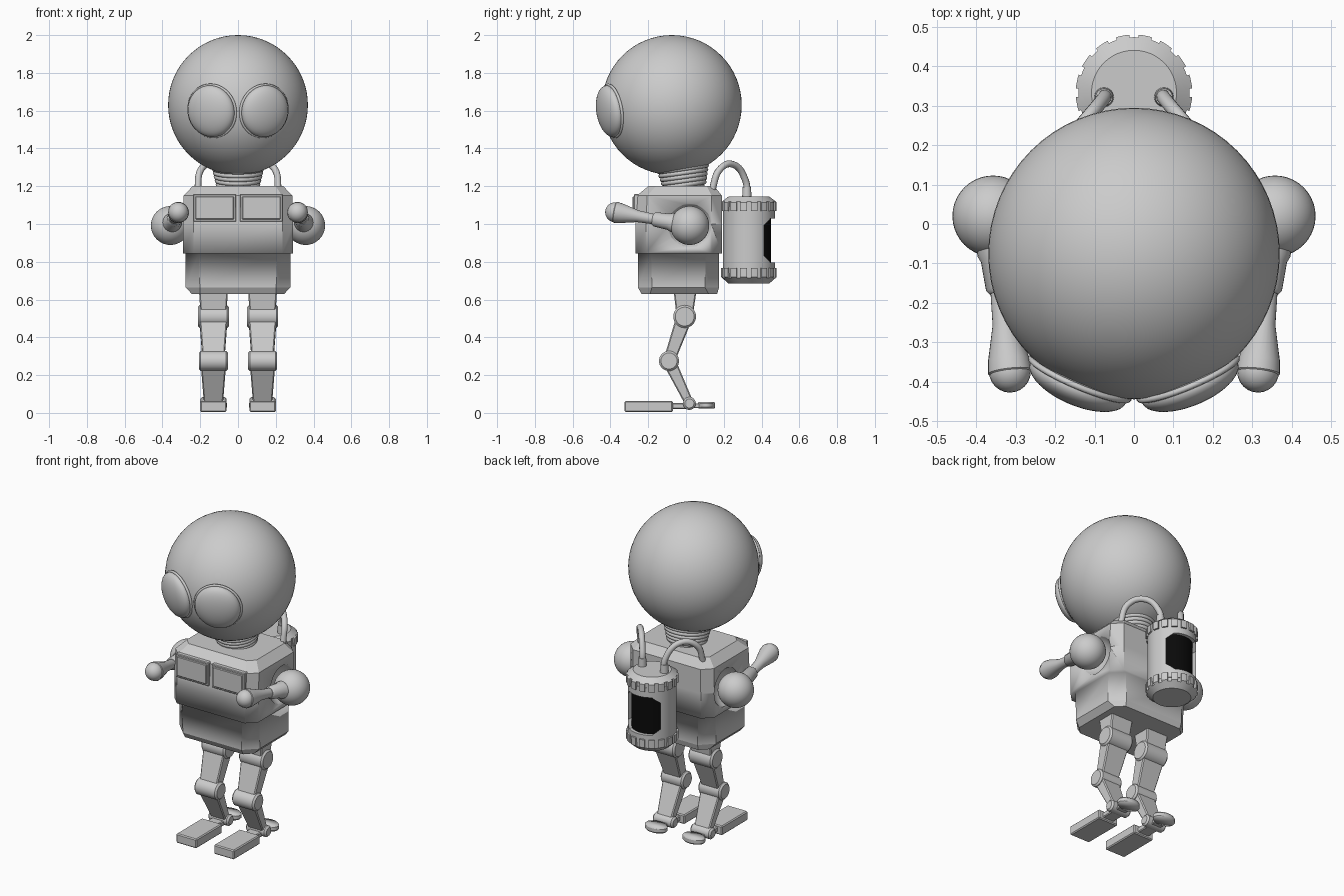
import bpy, bmesh, math
from mathutils import Vector, Matrix

if "Cube" in bpy.data.objects:
    bpy.data.objects.remove(bpy.data.objects["Cube"])


def material(name, c):
    m = bpy.data.materials.new(name)
    m.diffuse_color = (c, c, c, 1)
    m.use_nodes = True
    m.node_tree.nodes["Principled BSDF"].inputs["Base Color"].default_value = m.diffuse_color
    return m


GREY = material("light grey", 0.6)
BLACK = material("black", 0.003)


def finish(bm, name, angle=35, mat=GREY):
    bmesh.ops.recalc_face_normals(bm, faces=bm.faces)
    me = bpy.data.meshes.new(name)
    bm.to_mesh(me)
    bm.free()
    ob = bpy.data.objects.new(name, me)
    bpy.context.collection.objects.link(ob)
    me.materials.append(mat)
    if angle:
        bpy.ops.object.select_all(action='DESELECT')
        ob.select_set(True)
        bpy.context.view_layer.objects.active = ob
        bpy.ops.object.shade_smooth_by_angle(angle=math.radians(angle))
    return ob


def bridge(bm, rings):
    for a, b in zip(rings, rings[1:]):
        n = len(a)
        for i in range(n):
            bm.faces.new((a[i], a[(i + 1) % n], b[(i + 1) % n], b[i]))
    bm.faces.new(rings[0])
    bm.faces.new(rings[-1])


def lathe(name, profile, origin=(0, 0, 0), axis=(0, 0, 1), n=32, mat=GREY):
    """Turn (distance, radius) points around an axis."""
    bm = bmesh.new()
    rot = Vector(axis).to_track_quat('Z', 'Y')
    rings = []
    for d, r in profile:
        rings.append([bm.verts.new(Vector(origin) + rot @ Vector(
            (r * math.cos(2 * math.pi * i / n), r * math.sin(2 * math.pi * i / n), d)))
            for i in range(n)])
    bridge(bm, rings)
    return finish(bm, name, 35, mat)


def ball(name, pos, scale, rot=Matrix.Identity(4), seg=40):
    bm = bmesh.new()
    bmesh.ops.create_uvsphere(bm, u_segments=seg, v_segments=seg // 2, radius=1,
                              matrix=Matrix.Translation(pos) @ rot @ Matrix.Diagonal((*scale, 1)))
    return finish(bm, name, 80)


def ring(name, pos, rot, major, minor, sx=1.0, sy=1.0):
    bpy.ops.mesh.primitive_torus_add(major_radius=major, minor_radius=minor,
                                     major_segments=40, minor_segments=8)
    ob = bpy.context.object
    ob.name = name
    ob.matrix_world = Matrix.Translation(pos) @ rot @ Matrix.Diagonal((sx, sy, 1, 1))
    ob.data.materials.append(GREY)
    bpy.ops.object.shade_smooth()
    return ob


def box(name, lo, hi, bevel=0.0):
    bm = bmesh.new()
    lo, hi = Vector(lo), Vector(hi)
    bmesh.ops.create_cube(bm, size=1, matrix=Matrix.Translation((lo + hi) / 2)
                          @ Matrix.Diagonal((*(hi - lo), 1)))
    if bevel:
        bmesh.ops.bevel(bm, geom=bm.edges[:], offset=bevel, segments=1, affect='EDGES')
    return finish(bm, name, 0)


def link(name, x, a, b, da, db, wa, wb):
    """Tapered bar between two (y, z) points: depth and width at each end."""
    bm = bmesh.new()
    a, b = Vector(a), Vector(b)
    side = Vector((-(b - a).y, (b - a).x)).normalized()
    rings = []
    for p, d, w in ((a, da, wa), (b, db, wb)):
        q, r = p - side * d / 2, p + side * d / 2
        rings.append([bm.verts.new(v) for v in (
            (x - w / 2, *q), (x + w / 2, *q), (x + w / 2, *r), (x - w / 2, *r))])
    bridge(bm, rings)
    bmesh.ops.bevel(bm, geom=bm.edges[:], offset=0.006, segments=1, affect='EDGES')
    return finish(bm, name, 0)


def cut(target, cutter):
    mod = target.modifiers.new("cut", 'BOOLEAN')
    mod.operation, mod.solver, mod.object = 'DIFFERENCE', 'EXACT', cutter
    cutter.hide_render = True
    cutter.hide_set(True)


# Torso: chamfered octagon sections, (z, half width, front y, back y, corner)
SECTIONS = [(0.63, 0.245, -0.235, 0.165, 0.045), (0.665, 0.277, -0.255, 0.175, 0.075),
            (0.845, 0.277, -0.255, 0.175, 0.07), (0.845, 0.29, -0.268, 0.19, 0.055),
            (1.0, 0.29, -0.268, 0.19, 0.055), (1.15, 0.288, -0.26, 0.19, 0.055),
            (1.2, 0.24, -0.2, 0.15, 0.04)]
bm = bmesh.new()
rings = []
for z, w, f, k, c in SECTIONS:
    rings.append([bm.verts.new((x, y, z)) for x, y in (
        (-w + c, f), (w - c, f), (w, f + c), (w, k - c),
        (w - c, k), (-w + c, k), (-w, k - c), (-w, f + c))])
bridge(bm, rings)
for f in bm.faces:
    f.smooth = True
for e in bm.edges:      # only the waist ledge blends softly
    e.smooth = all(abs(v.co.z - 0.845) < 0.01 for v in e.verts)
torso = finish(bm, "torso", 0)

# Chest panels with raised frames
for s in (-1, 1):
    x0, x1 = sorted((s * 0.01, s * 0.238))
    box("chest_frame", (x0, -0.276, 1.012), (x1, -0.22, 1.158), 0.004)
    box("chest_panel", (x0 + 0.012, -0.283, 1.024), (x1 - 0.012, -0.23, 1.146), 0.004)

# Head, eyes and neck
HEAD = Vector((0, -0.075, 1.63))
ball("head", HEAD, (0.37, 0.37, 0.37), seg=64)
for s in (-1, 1):
    d = Vector((s * 0.38, -0.9, -0.15)).normalized()
    rot = d.to_track_quat('Z', 'Y').to_matrix().to_4x4()
    pos = Vector((s * 0.142, -0.403, 1.597))
    ball("eye", pos, (0.132, 0.138, 0.055), rot)
    ring("eye_rim", pos - d * 0.012, rot, 0.134, 0.008, 1.0, 1.03)
tilt = Matrix.Rotation(math.radians(8), 4, 'X')
lathe("neck", [(1.17, 0.105), (1.34, 0.12)], (0, -0.01, 0))
for i in range(5):
    ring("neck_ring", (0, -0.008 - i * 0.002, 1.208 + i * 0.021), tilt, 0.106 + i * 0.005, 0.0125)

# Air tank on the back
TX, TY = 0.0, 0.333
shell = lathe("tank_shell", [(0.74, 0.138), (1.09, 0.138)], (TX, TY, 0), n=48)
lathe("tank_core", [(0.75, 0.118), (1.08, 0.118)], (TX, TY, 0), n=48, mat=BLACK)
bm = bmesh.new()
w, lo, hi, c = 0.112, 0.795, 1.03, 0.035
rings = [[bm.verts.new((x, y, z)) for x, z in (
    (-w + c, lo), (w - c, lo), (w, lo + c), (w, hi - c),
    (w - c, hi), (-w + c, hi), (-w, hi - c), (-w, lo + c))] for y in (TY + 0.03, TY + 0.3)]
bridge(bm, rings)
cut(shell, finish(bm, "window_cutter", 0))
top_cap = lathe("tank_top_cap", [(1.068, 0.148), (1.115, 0.148), (1.145, 0.108)], (TX, TY, 0), n=48)
low_cap = lathe("tank_bottom_cap", [(0.685, 0.108), (0.72, 0.148), (0.768, 0.148)], (TX, TY, 0), n=48)
for cap, z in ((top_cap, 1.09), (low_cap, 0.743)):
    bm = bmesh.new()
    for i in range(16):
        m = (Matrix.Translation((TX, TY, z)) @ Matrix.Rotation(math.tau * i / 16, 4, 'Z')
             @ Matrix.Translation((0.155, 0, 0)) @ Matrix.Diagonal((0.04, 0.022, 0.06, 1)))
        bmesh.ops.create_cube(bm, size=1, matrix=m)
    cut(cap, finish(bm, "notch_cutter", 0))

# Hoses from tank to torso
for s in (-1, 1):
    cu = bpy.data.curves.new("hose", 'CURVE')
    cu.dimensions = '3D'
    cu.bevel_depth, cu.bevel_resolution, cu.use_fill_caps = 0.018, 3, True
    pts = [(0.075, 0.325, 1.13), (0.08, 0.315, 1.23), (0.135, 0.25, 1.315),
           (0.195, 0.18, 1.29), (0.215, 0.135, 1.17)]
    sp = cu.splines.new('BEZIER')
    sp.bezier_points.add(len(pts) - 1)
    for p, (x, y, z) in zip(sp.bezier_points, pts):
        p.co = (s * x, y, z)
        p.handle_left_type = p.handle_right_type = 'AUTO'
    ob = bpy.data.objects.new("hose", cu)
    bpy.context.collection.objects.link(ob)
    cu.materials.append(GREY)
    lathe("hose_fitting", [(1.14, 0.025), (1.195, 0.022)], (s * 0.076, 0.322, 0), n=16)

for s in (-1, 1):
    # Shoulder ball in a hollow, arm and hand
    shoulder = Vector((s * 0.358, 0.02, 0.992))
    cut(torso, ball("shoulder_cutter", shoulder, (0.135,) * 3))
    ball("shoulder", shoulder, (0.103,) * 3)
    hand = Vector((s * 0.315, -0.375, 1.062))
    axis = hand - shoulder
    L = axis.length
    lathe("upper_arm", [(0.06, 0.052), (0.1, 0.05), (0.115, 0.043), (0.19, 0.038), (0.2, 0.03)],
          shoulder, axis, 24)
    lathe("forearm", [(0.19, 0.027), (0.28, 0.031), (L - 0.03, 0.053), (L, 0.056), (L + 0.006, 0.05)],
          shoulder, axis, 24)
    ball("hand", hand, (0.053,) * 3, seg=24)

    # Leg links and round joints
    x = s * 0.13
    knee, shin, ankle = (-0.007, 0.51), (-0.09, 0.275), (0.018, 0.05)
    link("hip", x, (-0.005, 0.66), knee, 0.125, 0.085, 0.155, 0.135)
    link("thigh", x, knee, shin, 0.085, 0.06, 0.15, 0.115)
    link("shin", x, shin, ankle, 0.07, 0.045, 0.135, 0.1)
    for name, (y, z), r, w in (("knee_joint", knee, 0.06, 0.165), ("shin_joint", shin, 0.053, 0.155),
                               ("ankle_joint", ankle, 0.034, 0.14)):
        h = w / 2
        lathe(name, [(-h, r - 0.01), (-h + 0.01, r), (h - 0.01, r), (h, r - 0.01)],
              (x, y, z), (1, 0, 0), 32)

    # Foot plate, connector and rounded heel pad
    box("foot", (x - 0.07, -0.325, 0.005), (x + 0.07, -0.07, 0.063), 0.006)
    box("foot_connector", (x - 0.04, -0.08, 0.02), (x + 0.04, 0.02, 0.052), 0.005)
    box("heel_connector", (x - 0.035, 0.02, 0.025), (x + 0.035, 0.1, 0.05), 0.004)
    pad = lathe("heel_pad", [(-0.018, 0.9), (-0.01, 1.0), (0.01, 1.0), (0.018, 0.9)], n=28)
    pad.matrix_world = Matrix.Translation((x, 0.108, 0.04)) @ Matrix.Diagonal((0.072, 0.046, 1, 1))
